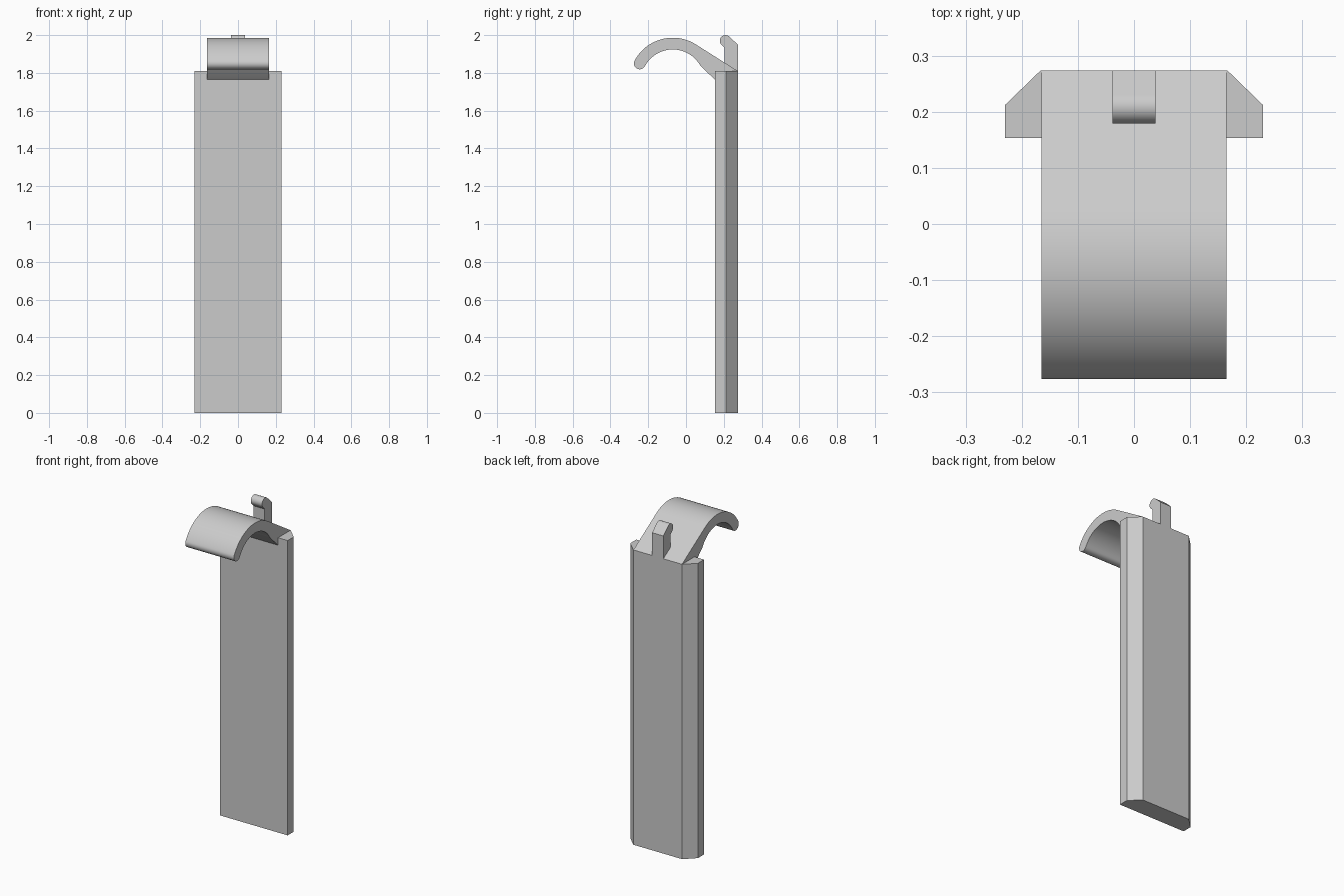
import bpy
import bmesh
from math import cos, sin, radians
from mathutils import Vector

cube = bpy.data.objects.get("Cube")
if cube:
    bpy.data.objects.remove(cube, do_unlink=True)

grey = bpy.data.materials.new("light_grey")
grey.use_nodes = True
grey.diffuse_color = (0.6, 0.6, 0.6, 1)
grey.node_tree.nodes["Principled BSDF"].inputs["Base Color"].default_value = (0.6, 0.6, 0.6, 1)


def arc(centre, radius, start, end, steps):
    """Points along an arc, angles in degrees."""
    angles = [radians(start + (end - start) * i / steps) for i in range(steps + 1)]
    return [(centre[0] + radius * cos(a), centre[1] + radius * sin(a)) for a in angles]


def extrude_profile(name, points, place, direction):
    """Extrude a closed 2D outline into a solid."""
    bm = bmesh.new()
    face = bm.faces.new([bm.verts.new(place(*p)) for p in points])
    result = bmesh.ops.extrude_face_region(bm, geom=[face])
    moved = [v for v in result["geom"] if isinstance(v, bmesh.types.BMVert)]
    bmesh.ops.translate(bm, verts=moved, vec=direction)
    bmesh.ops.recalc_face_normals(bm, faces=bm.faces)
    mesh = bpy.data.meshes.new(name)
    bm.to_mesh(mesh)
    bm.free()
    mesh.materials.append(grey)
    obj = bpy.data.objects.new(name, mesh)
    bpy.context.collection.objects.link(obj)
    bpy.ops.object.select_all(action="DESELECT")
    obj.select_set(True)
    bpy.context.view_layer.objects.active = obj
    bpy.ops.object.shade_smooth_by_angle(angle=radians(25))
    return obj


def side_part(name, points, half_width):
    """Extrude a (y, z) outline symmetrically across x."""
    return extrude_profile(name, points, lambda y, z: (-half_width, y, z),
                           Vector((2 * half_width, 0, 0)))


BACK, FRONT, TOP = 0.274, 0.153, 1.81

# Long plate with chamfered back edges
half = [(0.23, FRONT), (0.23, 0.212), (0.166, BACK)]
outline = half + [(-x, y) for x, y in reversed(half)]
extrude_profile("back_plate", outline, lambda x, y: (x, y, 0), Vector((0, 0, TOP)))

# Curved hook: outer arc, rounded tip, inner arc, then the root in the plate
centre, middle, thick = (-0.07, 1.757), 0.198, 0.031
tip_angle = 152
tip = arc(centre, middle, tip_angle, tip_angle, 1)[0]
hook = [(BACK, TOP)]
hook += arc(centre, middle + thick, 57.5, tip_angle, 32)
hook += arc(tip, thick, tip_angle, tip_angle + 180, 14)[1:-1]
hook += arc(centre, middle - thick, tip_angle, 29, 32)
hook += [(FRONT, 1.764), (FRONT + 0.01, 1.764)]
side_part("curved_hook", hook, 0.165)

# Small latch tab with a rounded nose
tab = [(0.205, TOP), (BACK, TOP), (BACK, 1.95)]
tab += arc((0.209, 1.97), 0.03, 45, 225, 16)
tab += [(0.205, 1.932)]
side_part("latch_tab", tab, 0.038)
